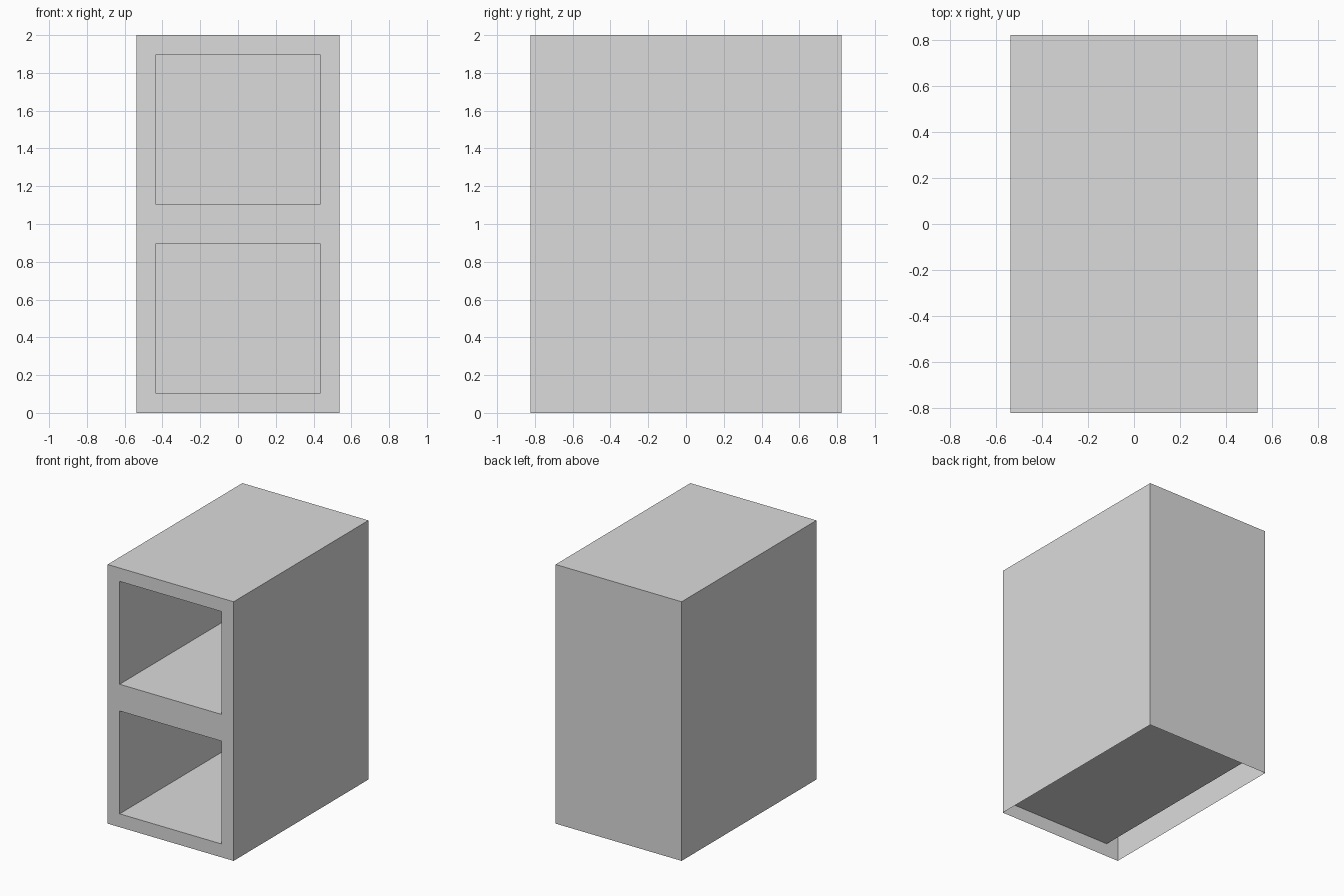
import bpy
import bmesh

W, D, H = 1.076, 1.644, 2.0      # overall width, depth and height
WALL = 0.103                     # board thickness

old = bpy.data.objects.get("Cube")
if old:
    bpy.data.objects.remove(old, do_unlink=True)

# Plain grey material
grey = bpy.data.materials.new("plain grey")
grey.use_nodes = True
colour = (0.71, 0.71, 0.71, 1)
grey.diffuse_color = colour
grey.node_tree.nodes["Principled BSDF"].inputs["Base Color"].default_value = colour

# Outer shell, standing on the floor
bm = bmesh.new()
bmesh.ops.create_cube(bm, size=1)
bmesh.ops.scale(bm, vec=(W, D, H), verts=bm.verts)
bmesh.ops.translate(bm, vec=(0, 0, H / 2), verts=bm.verts)

# Open underside
bottom = [f for f in bm.faces if f.normal.z < -0.5]
bmesh.ops.delete(bm, geom=bottom, context='FACES_ONLY')

# Split into two equal tiers
bmesh.ops.bisect_plane(bm, geom=bm.verts[:] + bm.edges[:] + bm.faces[:],
                       plane_co=(0, 0, H / 2), plane_no=(0, 0, 1))
bm.normal_update()

# One deep compartment in each tier
fronts = [f for f in bm.faces if f.normal.y < -0.5]
bmesh.ops.inset_individual(bm, faces=fronts, thickness=WALL, use_even_offset=True)
for face in fronts:
    result = bmesh.ops.extrude_discrete_faces(bm, faces=[face])
    verts = result["faces"][0].verts
    bmesh.ops.translate(bm, vec=(0, D - WALL, 0), verts=verts)

# Merge the flat halves of the outer walls
bmesh.ops.dissolve_limit(bm, angle_limit=0.01, verts=bm.verts, edges=bm.edges)

mesh = bpy.data.meshes.new("two_tier_cabinet")
bm.to_mesh(mesh)
bm.free()
mesh.materials.append(grey)
cabinet = bpy.data.objects.new("two_tier_cabinet", mesh)
bpy.context.collection.objects.link(cabinet)
